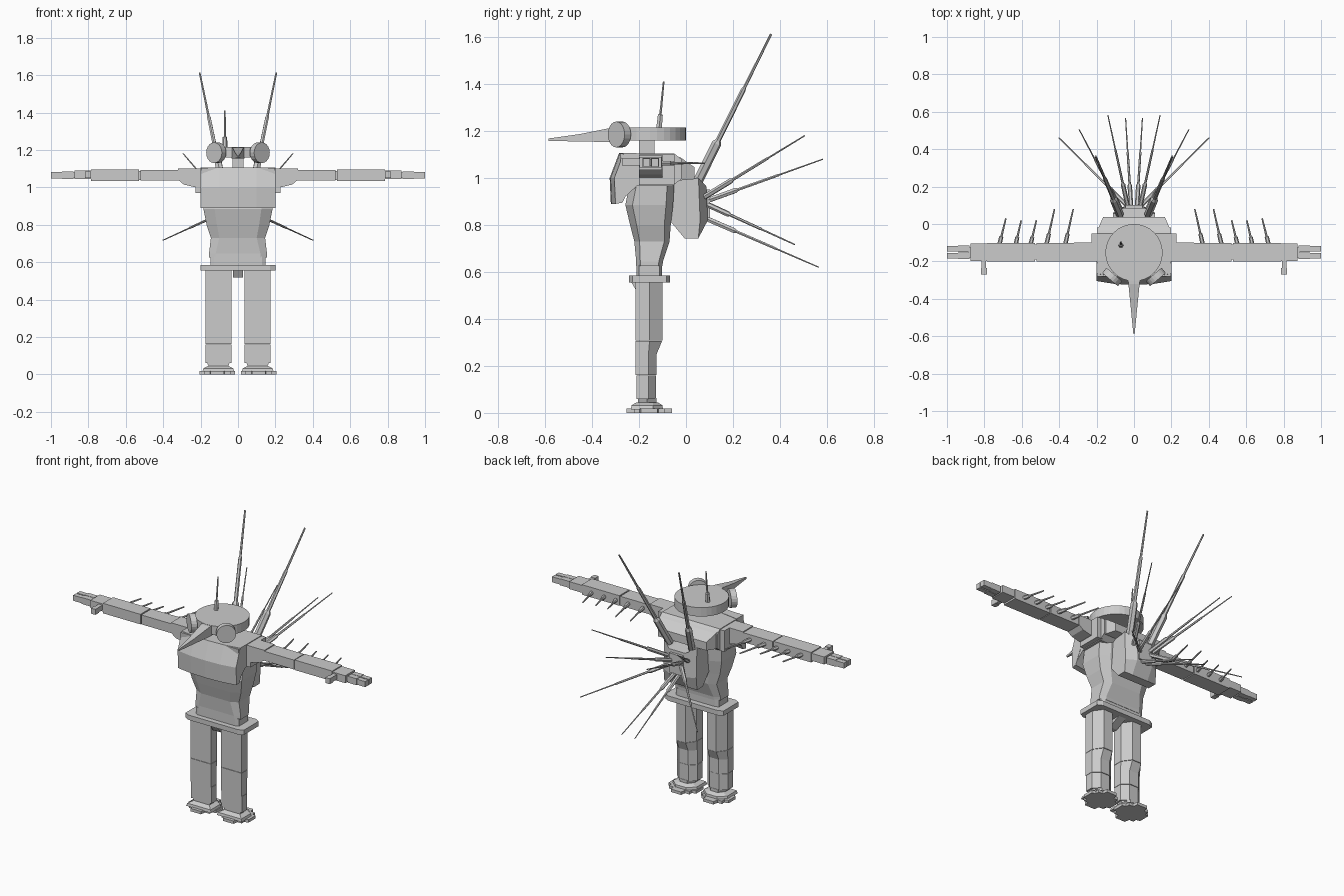
import bpy, bmesh, math
from mathutils import Vector

grey = bpy.data.materials.new("light grey")
grey.diffuse_color = (0.6, 0.6, 0.6, 1)


def loft(name, rings, mirror=False):
    """Skin a list of equal-length rings and cap both ends."""
    bm = bmesh.new()
    rows = [[bm.verts.new(p) for p in ring] for ring in rings]
    n = len(rows[0])
    for a, b in zip(rows, rows[1:]):
        for i in range(n):
            j = (i + 1) % n
            bm.faces.new((a[i], a[j], b[j], b[i]))
    bm.faces.new(rows[0])
    bm.faces.new(rows[-1])
    bmesh.ops.recalc_face_normals(bm, faces=bm.faces)
    me = bpy.data.meshes.new(name)
    bm.to_mesh(me)
    bm.free()
    me.materials.append(grey)
    ob = bpy.data.objects.new(name, me)
    bpy.context.collection.objects.link(ob)
    if mirror:
        ob.modifiers.new("Mirror", 'MIRROR').use_axis[0] = True
    return ob


def box(name, x, y, z, mirror=False):
    return loft(name, [[(x[0], y[0], h), (x[1], y[0], h), (x[1], y[1], h), (x[0], y[1], h)] for h in z], mirror)


def side_profile(name, pts, stations, mirror=False):
    """Extrude a (y, z) outline through x stations."""
    return loft(name, [[(x, y, z) for y, z in pts] for x in stations], mirror)


def chamfered(z, w, y0, y1, c):
    """Eight-sided horizontal section."""
    return [(-w + c, y0, z), (w - c, y0, z), (w, y0 + c / 2, z), (w, y1 - c / 2, z),
            (w - c, y1, z), (-w + c, y1, z), (-w, y1 - c / 2, z), (-w, y0 + c / 2, z)]


def rod(name, a, b, steps, sides=6, mirror=False):
    """Round rod from a to b; steps are (fraction, radius)."""
    a, b = Vector(a), Vector(b)
    q = (b - a).to_track_quat('Z', 'Y')
    rings = []
    for t, r in steps:
        rings.append([a.lerp(b, t) + q @ Vector((r * math.cos(k), r * math.sin(k), 0))
                      for k in [2 * math.pi * i / sides for i in range(sides)]])
    return loft(name, rings, mirror)


# Head: flat disc, neck, beak, eyes and antenna
rod("head_disc", (0, -0.153, 1.16), (0, -0.153, 1.215), [(0, 0.153), (1, 0.153)], 32)
box("neck", (-0.03, 0.03), (-0.2, -0.135), (1.09, 1.17))
loft("beak", [[(-w, y, z0), (w, y, z0), (w, y, z1), (-w, y, z1)] for y, w, z0, z1 in
              [(-0.25, 0.036, 1.155, 1.215), (-0.32, 0.03, 1.153, 1.213),
               (-0.45, 0.017, 1.155, 1.187), (-0.585, 0.004, 1.158, 1.168)]])
rod("eye", (0.105, -0.27, 1.185), (0.128, -0.297, 1.185), [(0, 0.055), (1, 0.055)], 20, True)
rod("head_antenna", (-0.07, -0.116, 1.2), (-0.07, -0.095, 1.41),
    [(0, 0.014), (0.33, 0.012), (0.34, 0.006), (1, 0.004)])

# Upper torso: collar hull, curved chest plate, shoulder blocks
side_profile("upper_torso", [(-0.28, 1.104), (-0.05, 1.104), (-0.02, 1.08), (-0.02, 0.995),
                             (-0.06, 0.965), (-0.21, 0.965), (-0.27, 0.91)], (-0.198, 0.198))
loft("back_collar", [[(-w, y, z0), (w, y, z0), (w, y, z1), (-w, y, z1)] for y, w, z0, z1 in
                     [(-0.06, 0.2, 0.99, 1.104), (-0.02, 0.19, 0.99, 1.085), (0.037, 0.165, 0.995, 1.045)]])
loft("chest_plate", [[(x, y + d, z) for y, z in
                      [(-0.23, 1.106), (-0.285, 1.106), (-0.325, 1.0), (-0.32, 0.89), (-0.29, 0.895), (-0.25, 0.98)]]
                     for x, d in [(-0.2, 0.02), (-0.1, 0.004), (0, 0), (0.1, 0.004), (0.2, 0.02)]])
box("shoulder_block", (0.19, 0.227), (-0.2, -0.05), (0.97, 1.1), True)

# Lower torso, waist, pelvis
loft("lower_torso", [chamfered(*s) for s in [
    (0.625, 0.155, -0.212, -0.1, 0.035), (0.645, 0.155, -0.212, -0.098, 0.035),
    (0.73, 0.145, -0.22, -0.07, 0.045), (0.8, 0.168, -0.238, -0.065, 0.055),
    (0.885, 0.185, -0.258, -0.055, 0.06), (0.975, 0.185, -0.24, -0.05, 0.06)]])
loft("waist", [chamfered(z, 0.148, -0.21, -0.102, 0.02) for z in (0.575, 0.63)])
loft("pelvis", [chamfered(z, 0.2, -0.242, -0.068, 0.03) for z in (0.555, 0.585)])
side_profile("crotch", [(-0.235, 0.56), (-0.21, 0.518), (-0.18, 0.518), (-0.09, 0.56)], (-0.026, 0.026))

# Backpack
loft("backpack", [[(x * s, y, z) for y, z in
                   [(-0.07, 0.985), (0.068 + d, 0.985 - d), (0.075 + d, 0.82), (0.052, 0.742), (-0.005, 0.742), (-0.07, 0.82)]]
                  for x, s, d in [(-0.112, 1, -0.015), (-0.055, 1, 0.018), (0.055, 1, 0.018), (0.112, 1, -0.015)]])
box("backpack_hub", (-0.045, 0.045), (0.07, 0.102), (0.83, 0.95))

# Long spines on the back: base, tip
spines = [((0.075, 0.05, 0.985), (0.205, 0.362, 1.612), 0.021),
          ((0.07, 0.08, 0.92), (0.293, 0.505, 1.18), 0.012),
          ((0.03, 0.08, 0.9), (0.14, 0.583, 1.08), 0.012),
          ((0.02, 0.08, 0.892), (0.402, 0.462, 0.717), 0.012),
          ((0.015, 0.08, 0.83), (0.045, 0.565, 0.62), 0.012)]
for a, b, r in spines:
    rod("back_spine", a, b, [(0, r), (0.26, r), (0.28, r * 0.55), (0.62, r * 0.5),
                             (0.64, r * 0.33), (1, r * 0.24)], 6, True)

# Arms stretched sideways
loft("shoulder", [[(x, -0.2, z0), (x, -0.1, z0), (x, -0.1, 1.1), (x, -0.2, 1.1)] for x, z0 in
                  [(0.19, 0.998), (0.235, 1.002), (0.29, 1.015), (0.32, 1.04)]], True)
for name, x, y, z in [("upper_arm", (0.31, 0.522), (-0.2, -0.102), (1.036, 1.094)),
                      ("elbow", (0.515, 0.535), (-0.19, -0.11), (1.04, 1.088)),
                      ("forearm", (0.528, 0.785), (-0.2, -0.102), (1.034, 1.096)),
                      ("wrist", (0.78, 0.873), (-0.198, -0.105), (1.044, 1.09)),
                      ("palm", (0.865, 0.885), (-0.18, -0.125), (1.05, 1.08)),
                      ("thumb", (0.79, 0.815), (-0.24, -0.19), (1.052, 1.082)),
                      ("thumb_tip", (0.787, 0.818), (-0.27, -0.235), (1.05, 1.084))]:
    box(name, x, y, z, True)
for y in (-0.186, -0.149):
    box("finger", (0.88, 0.942), (y, y + 0.034), (1.045, 1.085), True)
    box("finger_tip", (0.938, 1.0), (y + 0.002, y + 0.032), (1.048, 1.082), True)

# Small spines behind the arms
for bx, tx, ty in [(0.368, 0.325, 0.08), (0.468, 0.425, 0.08), (0.553, 0.522, 0.02),
                   (0.633, 0.603, 0.02), (0.72, 0.685, 0.03)]:
    rod("arm_spine", (bx, -0.11, 1.063), (tx, ty, 1.063),
        [(0, 0.012), (0.3, 0.011), (0.32, 0.006), (1, 0.004)], 6, True)


# Legs: wide front, ridge narrowing toward the back
def leg_ring(z, w, f, m, b):
    return [(0.105 + x, y, z) for x, y in
            [(-w, f), (w, f), (w, m), (w * 0.45, b), (-w * 0.45, b), (-w, m)]]


loft("thigh", [leg_ring(z, 0.07, -0.215, -0.155, -0.1) for z in (0.308, 0.558)], True)
loft("shin", [leg_ring(*s) for s in [(0.162, 0.07, -0.215, -0.16, -0.125), (0.25, 0.07, -0.215, -0.16, -0.125),
                                     (0.306, 0.07, -0.215, -0.155, -0.102)]], True)
loft("lower_shin", [leg_ring(z, 0.07, -0.211, -0.16, -0.127) for z in (0.06, 0.16)], True)

# Feet: ankle, tapered block, cross-shaped sole
loft("ankle", [leg_ring(z, w, -0.205, -0.165, -0.125) for z, w in ((0.035, 0.05), (0.063, 0.06))], True)
loft("foot_top", [leg_ring(z, w, f, -0.14, b) for z, w, f, b in
                  [(0.015, 0.085, -0.235, -0.098), (0.032, 0.08, -0.232, -0.1), (0.045, 0.055, -0.21, -0.12)]], True)
quarter = [(0.035, 0.097), (0.04, 0.065), (0.07, 0.065), (0.07, 0.04), (0.095, 0.035)]
cross = quarter + [(x, -y) for x, y in quarter[::-1]]
cross += [(-x, y) for x, y in cross[::-1]]
loft("sole", [[(0.111 + x, -0.157 + y, z) for x, y in cross] for z in (0, 0.018)], True)
